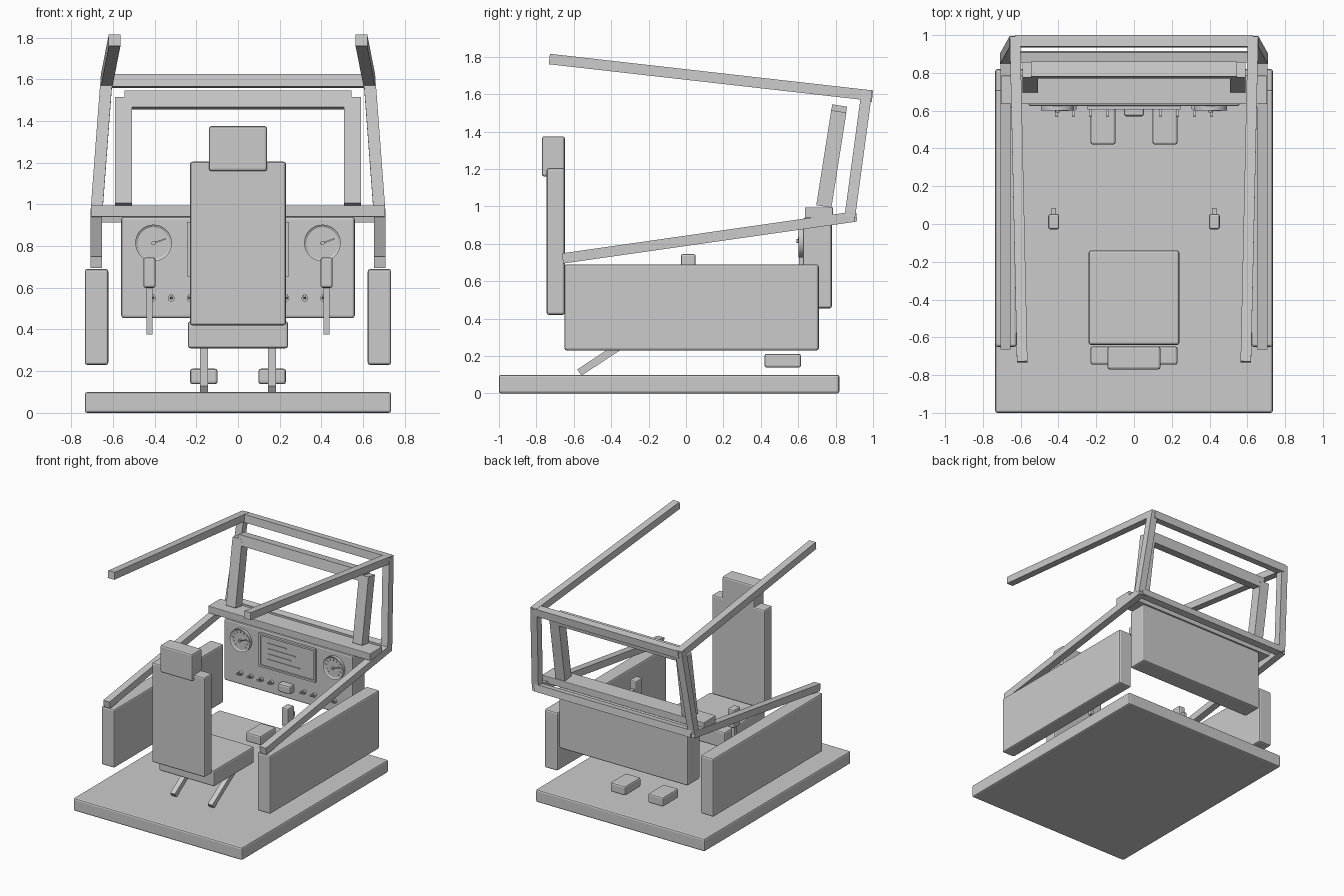
import bpy, bmesh, math
from mathutils import Vector, Matrix

if "Cube" in bpy.data.objects:
    bpy.data.objects.remove(bpy.data.objects["Cube"])

grey = bpy.data.materials.new("plain grey")
grey.diffuse_color = (0.6, 0.6, 0.6, 1)
grey.use_nodes = True
grey.node_tree.nodes["Principled BSDF"].inputs["Base Color"].default_value = grey.diffuse_color


def finish(name, bm, bevel=0.0):
    bmesh.ops.recalc_face_normals(bm, faces=bm.faces)
    mesh = bpy.data.meshes.new(name)
    bm.to_mesh(mesh)
    bm.free()
    mesh.materials.append(grey)
    ob = bpy.data.objects.new(name, mesh)
    bpy.context.collection.objects.link(ob)
    if bevel:
        m = ob.modifiers.new("soft edges", 'BEVEL')
        m.width, m.segments = bevel, 2
    return ob


def box(name, x, y, z, bevel=0.0):
    """Box from (min, max) ranges."""
    bm = bmesh.new()
    c = [(a + b) / 2 for a, b in (x, y, z)]
    s = [b - a for a, b in (x, y, z)]
    bmesh.ops.create_cube(bm, size=1, matrix=Matrix.Translation(c) @ Matrix.Diagonal((*s, 1)))
    return finish(name, bm, bevel)


def beam(name, a, b, w, h=None, side=(1, 0, 0), bevel=0.0):
    """Square bar from a to b; 'side' fixes its roll."""
    a, b = Vector(a), Vector(b)
    d = (b - a).normalized()
    s = Vector(side)
    s = (s - d * s.dot(d)).normalized()
    t = d.cross(s)
    m = Matrix((s * w, t * (h or w), b - a)).transposed().to_4x4()
    bm = bmesh.new()
    bmesh.ops.create_cube(bm, size=1, matrix=Matrix.Translation((a + b) / 2) @ m)
    return finish(name, bm, bevel)


def disc(name, c, r, depth, lip=0.0, sides=32):
    """Cylinder facing -y, optionally with a raised rim."""
    bm = bmesh.new()
    m = Matrix.Translation(c) @ Matrix.Rotation(math.pi / 2, 4, 'X')
    bmesh.ops.create_cone(bm, cap_ends=True, segments=sides, radius1=r, radius2=r, depth=depth, matrix=m)
    if lip:
        bm.normal_update()
        front = [f for f in bm.faces if f.normal.y < -0.9]
        bmesh.ops.inset_region(bm, faces=front, thickness=lip)
        bmesh.ops.translate(bm, verts=list({v for f in front for v in f.verts}), vec=(0, 0.008, 0))
    return finish(name, bm)


# floor and instrument console
box("floor", (-0.735, 0.735), (-1, 0.82), (0, 0.1), 0.012)
box("console", (-0.56, 0.56), (0.625, 0.78), (0.455, 0.94), 0.012)
box("console_shelf", (-0.705, 0.705), (0.635, 0.785), (0.94, 0.995), 0.003)

# seat
box("seat_cushion", (-0.24, 0.24), (-0.64, -0.14), (0.31, 0.44), 0.012)
box("seat_back", (-0.23, 0.23), (-0.745, -0.648), (0.42, 1.205), 0.012)
box("headrest", (-0.14, 0.14), (-0.77, -0.648), (1.16, 1.375), 0.012)

# cross bars of the canopy and the inner frame
beam("canopy_top_bar", (-0.63, 0.967, 1.592), (0.63, 0.967, 1.592), 0.06, side=(0, 1, -0.1))
beam("canopy_bottom_bar", (-0.68, 0.885, 0.945), (0.68, 0.885, 0.945), 0.055, side=(0, 1, 0.13))
beam("inner_frame_top", (-0.545, 0.815, 1.5), (0.545, 0.815, 1.5), 0.08, side=(0, 1, -0.16))

for s, tag in ((-1, "left"), (1, "right")):
    # side console, canopy bars, inner frame post
    box(tag + "_side_panel", sorted((s * 0.622, s * 0.735)), (-0.65, 0.71), (0.23, 0.69), 0.012)
    beam(tag + "_lower_rail", (s * 0.68, -0.66, 0.722), (s * 0.68, 0.9, 0.945), 0.055)
    beam(tag + "_pillar", (s * 0.68, 0.876, 0.945), (s * 0.63, 0.966, 1.61), 0.057)
    beam(tag + "_roof_rail", (s * 0.63, 0.99, 1.593), (s * 0.592, -0.73, 1.788), 0.056)
    beam(tag + "_inner_frame_post", (s * 0.55, 0.737, 1.0), (s * 0.55, 0.817, 1.508), 0.082)
    # seat strut and pedal
    beam(tag + "_seat_strut", (s * 0.163, -0.57, 0.112), (s * 0.163, -0.23, 0.335), 0.04)
    box(tag + "_pedal", sorted((s * 0.098, s * 0.23)), (0.42, 0.615), (0.138, 0.212), 0.012)
    # control stick
    x = s * 0.425
    beam(tag + "_stick_shaft", (x, 0.01, 0.375), (x, 0.01, 0.62), 0.028)
    box(tag + "_stick_grip", (x - 0.029, x + 0.029), (-0.028, 0.052), (0.6, 0.745), 0.01)
    box(tag + "_stick_trigger", (x - 0.013, x + 0.013), (0.045, 0.085), (0.645, 0.68))
    # gauge with ticks and needle
    gx, gz = s * 0.405, 0.815
    disc(tag + "_gauge", (gx, 0.614, gz), 0.088, 0.026, 0.012, 40)
    for i in range(11):
        a = math.radians(-45 + 27 * i)
        d = Vector((math.cos(a), 0, math.sin(a)))
        c = Vector((gx, 0.607, gz))
        beam(f"{tag}_gauge_tick_{i}", c + d * 0.056, c + d * 0.071, 0.005, 0.006, (0, 1, 0))
    beam(tag + "_gauge_needle", (gx - 0.01, 0.6, gz - 0.004), (gx + 0.058, 0.6, gz + 0.02), 0.005, 0.007, (0, 1, 0))
    disc(tag + "_gauge_hub", (gx, 0.602, gz), 0.01, 0.024, 0, 16)
    # toggle switches
    for i in range(4):
        x = s * (0.14 + 0.09 * i)
        disc(f"{tag}_switch_base_{i}", (x, 0.617, 0.55), 0.016, 0.024, 0, 16)
        beam(f"{tag}_switch_lever_{i}", (x, 0.615, 0.55), (x, 0.57, 0.562), 0.014)

# display: frame, screen and readout bars
fx, z0, z1, t = 0.245, 0.655, 0.915, 0.015
for n, x, z in (("left", (-fx, -fx + t), (z0, z1)), ("right", (fx - t, fx), (z0, z1)),
                ("top", (-fx, fx), (z1 - t, z1)), ("bottom", (-fx, fx), (z0, z0 + t))):
    box("display_frame_" + n, x, (0.605, 0.63), z)
box("display_screen", (-fx + t, fx - t), (0.615, 0.63), (z0 + t, z1 - t))
for i, w in enumerate((0.16, 0.24, 0.2, 0.28)):
    z = 0.85 - 0.042 * i
    box(f"readout_bar_{i}", (-0.17, -0.17 + w), (0.61, 0.617), (z - 0.004, z + 0.004))

# centre button
box("centre_button", (-0.053, 0.053), (0.57, 0.63), (0.52, 0.585), 0.012)
